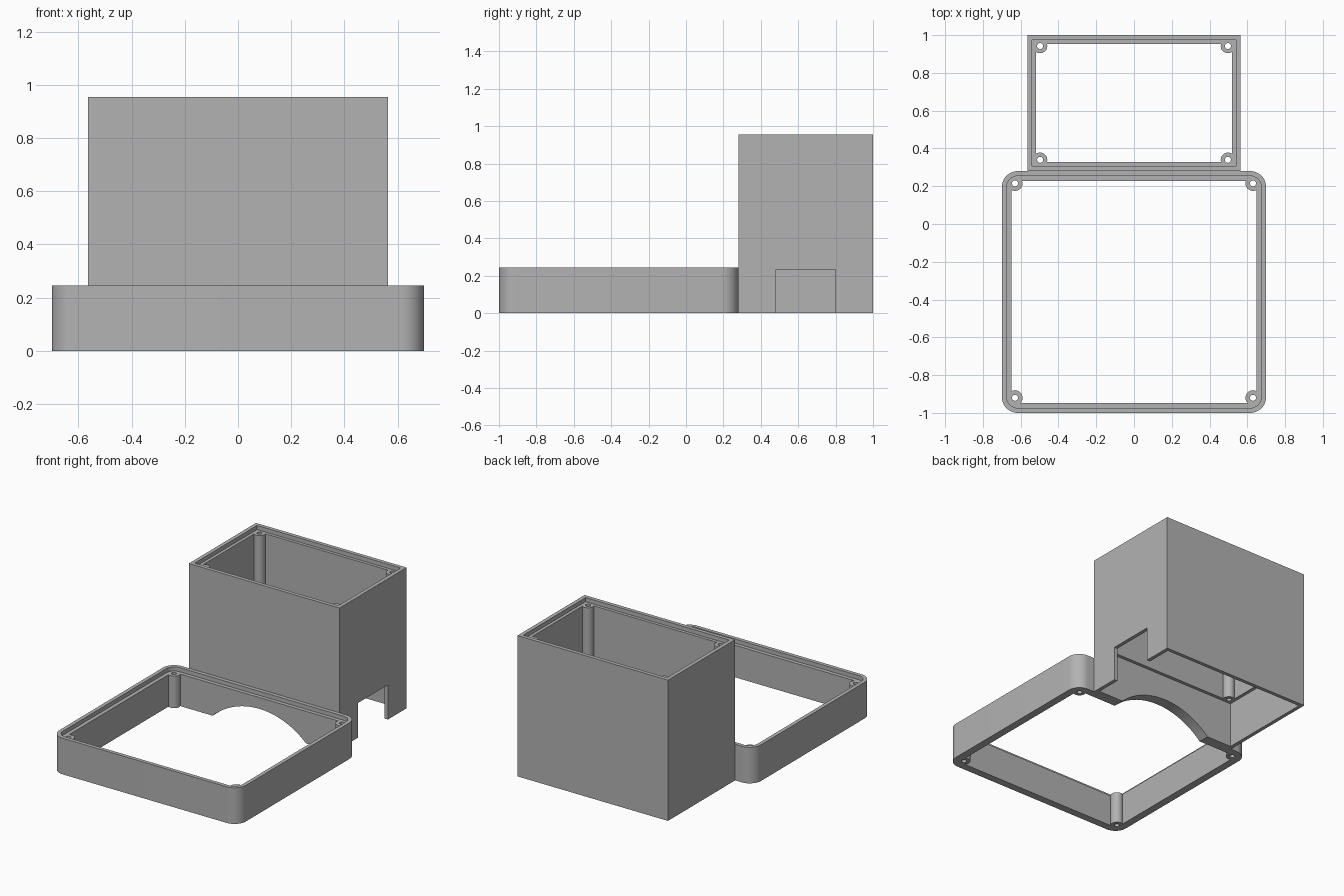
import bpy, bmesh, math
from mathutils import Matrix

cube = bpy.data.objects.get("Cube")
if cube:
    bpy.data.objects.remove(cube, do_unlink=True)

grey = bpy.data.materials.new("plain grey")
grey.use_nodes = True
grey.diffuse_color = (0.45, 0.45, 0.45, 1)
grey.node_tree.nodes["Principled BSDF"].inputs["Base Color"].default_value = (0.45, 0.45, 0.45, 1)


def add_object(name, bm):
    bmesh.ops.recalc_face_normals(bm, faces=bm.faces)
    mesh = bpy.data.meshes.new(name)
    bm.to_mesh(mesh)
    bm.free()
    mesh.materials.append(grey)
    obj = bpy.data.objects.new(name, mesh)
    bpy.context.collection.objects.link(obj)
    return obj


def block(name, x, y, z, radius=0):
    """Box between the given ranges, with rounded upright edges."""
    bm = bmesh.new()
    size = [b - a for a, b in (x, y, z)]
    centre = [(a + b) / 2 for a, b in (x, y, z)]
    bmesh.ops.create_cube(bm, size=1, matrix=Matrix.Translation(centre) @ Matrix.Diagonal((*size, 1)))
    if radius:
        upright = [e for e in bm.edges if abs(e.verts[0].co.z - e.verts[1].co.z) > 1e-4]
        bmesh.ops.bevel(bm, geom=upright, offset=radius, segments=12, profile=0.5, affect='EDGES')
    return add_object(name, bm)


def rod(name, centre, radius, length, along_y=False, sides=32):
    bm = bmesh.new()
    turn = Matrix.Rotation(math.pi / 2 if along_y else 0, 4, 'X')
    bmesh.ops.create_cone(bm, cap_ends=True, segments=sides, radius1=radius, radius2=radius,
                          depth=length, matrix=Matrix.Translation(centre) @ turn)
    return add_object(name, bm)


def cut(body, *cutters):
    """Subtract each cutter, bake the result and remove the cutter."""
    for cutter in cutters:
        cutter.hide_render = True
        mod = body.modifiers.new("cut", 'BOOLEAN')
        mod.operation, mod.solver, mod.object = 'DIFFERENCE', 'EXACT', cutter
        graph = bpy.context.evaluated_depsgraph_get()
        mesh = bpy.data.meshes.new_from_object(body.evaluated_get(graph))
        body.modifiers.clear()
        body.data = mesh
        bpy.data.objects.remove(cutter, do_unlink=True)


def frame(name, half, y, height, radius, wall, lip, posts, post_radius):
    """Open frame with a stepped rim and drilled screw posts in the corners."""
    def inset(label, d, z):
        return block(label, (d - half, half - d), (y[0] + d, y[1] - d), z, max(radius - d, 0))
    body = block(name, (-half, half), y, (0, height), radius)
    cavity = inset("cavity", wall, (-0.1, height + 0.1))
    spots = [(sx * posts[0], py) for sx in (-1, 1) for py in posts[1:]]
    cut(cavity, *[rod("post", (*p, height / 2), post_radius, height + 1) for p in spots])
    rim = inset("rim step", lip, (height - 0.028, height + 0.1))
    cut(body, cavity, rim)
    cut(body, *[rod("hole", (*p, height / 2), 0.016, height + 1, sides=24) for p in spots])
    return body


def arch():
    return rod("arch", (0, 0.28, -0.367), 0.507, 0.2, along_y=True, sides=128)


# Low tray frame with an arch through its back wall
tray = frame("tray_frame", 0.70, (-1, 0.28), 0.245, 0.085, 0.052, 0.026,
             (0.63, -0.92, 0.215), 0.04)
cut(tray, arch())

# Tall housing: thinner skirt at the bottom, arch in front, cable notch on one side
housing = frame("tall_housing", 0.565, (0.28, 1), 0.955, 0, 0.047, 0.026,
                (0.497, 0.34, 0.942), 0.038)
skirt = block("skirt", (-0.54, 0.54), (0.305, 0.975), (-0.1, 0.31))
notch = block("notch", (0.4, 0.7), (0.48, 0.80), (-0.1, 0.235))
cut(housing, skirt, arch(), notch)

# Smooth shading with sharp edges kept
bpy.ops.object.select_all(action='DESELECT')
for obj in (tray, housing):
    obj.select_set(True)
bpy.context.view_layer.objects.active = tray
bpy.ops.object.shade_smooth_by_angle(angle=math.radians(30))
